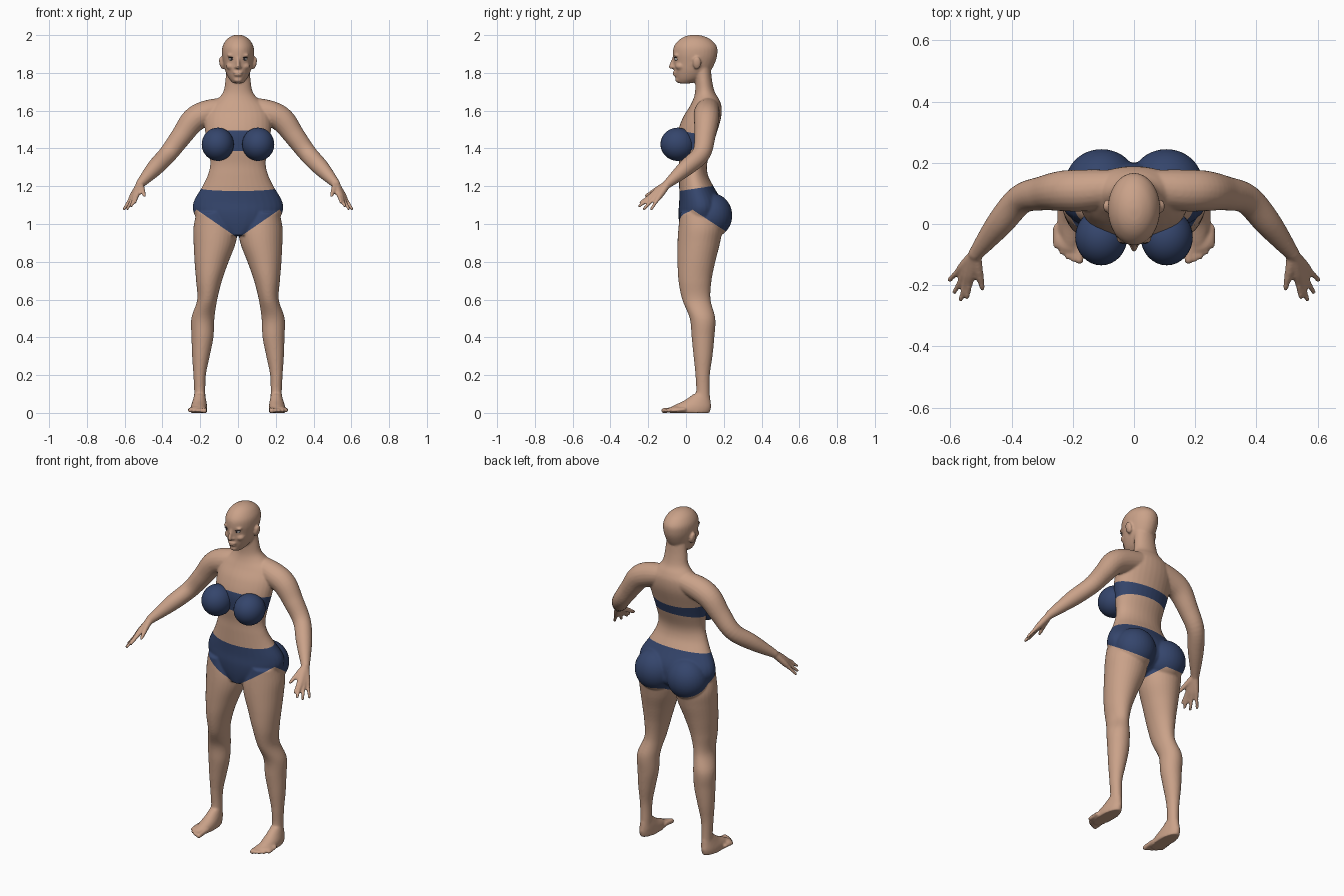
import bpy
import bmesh
import math
from mathutils import Vector, Matrix

if "Cube" in bpy.data.objects:
    bpy.data.objects.remove(bpy.data.objects["Cube"])


def material(name, colour):
    mat = bpy.data.materials.new(name)
    mat.use_nodes = True
    mat.diffuse_color = (*colour, 1)
    mat.node_tree.nodes["Principled BSDF"].inputs["Base Color"].default_value = (*colour, 1)
    return mat


skin = material("warm skin", (0.59, 0.36, 0.25))
navy = material("navy fabric", (0.035, 0.06, 0.15))
white = material("eye white", (0.6, 0.58, 0.56))
dark = material("dark lash", (0.03, 0.025, 0.03))


def interpolate(rows, steps=6):
    """Run a smooth curve through rows of any number of values."""
    rows = [Vector(r) for r in rows]
    result = []
    last = len(rows) - 1
    for i in range(last):
        a, b, c, d = rows[max(i - 1, 0)], rows[i], rows[i + 1], rows[min(i + 2, last)]
        for s in range(steps):
            t = s / steps
            result.append(0.5 * (2 * b + (c - a) * t + (2 * a - 5 * b + 4 * c - d) * t * t
                                 + (3 * b - a - 3 * c + d) * t ** 3))
    return result + [rows[last]]


def bridge(bm, rings):
    """Join rings of points into a closed solid."""
    rings = [[bm.verts.new(p) for p in ring] for ring in rings]
    count = len(rings[0])
    for low, high in zip(rings, rings[1:]):
        for i in range(count):
            j = (i + 1) % count
            bm.faces.new((low[i], low[j], high[j], high[i]))
    bm.faces.new(rings[0][::-1])
    bm.faces.new(rings[-1])


def circle(count=32):
    angles = [2 * math.pi * i / count for i in range(count)]
    return [(math.cos(a), math.sin(a)) for a in angles]


def level_loft(bm, rows):
    """Loft through level ellipses given as height, x range and y range."""
    rings = []
    for z, xa, xb, ya, yb in interpolate(rows):
        rings.append([((xa + xb) / 2 + (xb - xa) / 2 * c, (ya + yb) / 2 + (yb - ya) / 2 * s, z)
                      for c, s in circle()])
    bridge(bm, rings)


def ball(bm, centre, radii, tilt=0):
    matrix = Matrix.Translation(centre) @ Matrix.Rotation(tilt, 4, "Y") @ Matrix.Diagonal((*radii, 1))
    bmesh.ops.create_uvsphere(bm, u_segments=32, v_segments=20, radius=1, matrix=matrix)


def tube(bm, rows):
    """Round-ended limb through points, each with its own radius."""
    rows = interpolate(rows)
    rings = []
    for i, row in enumerate(rows):
        before, after = rows[max(i - 1, 0)], rows[min(i + 1, len(rows) - 1)]
        turn = (after.xyz - before.xyz).to_track_quat("Z", "Y")
        rings.append([row.xyz + turn @ Vector((c * row[3], s * row[3], 0)) for c, s in circle(20)])
    bridge(bm, rings)
    for row in (rows[0], rows[-1]):
        ball(bm, row.xyz, [row[3]] * 3)


def add_object(name, bm, *mats):
    mesh = bpy.data.meshes.new(name)
    bm.to_mesh(mesh)
    bm.free()
    for mat in mats:
        mesh.materials.append(mat)
    mesh.polygons.foreach_set("use_smooth", [True] * len(mesh.polygons))
    obj = bpy.data.objects.new(name, mesh)
    bpy.context.collection.objects.link(obj)
    return obj


body = bmesh.new()

# Leg and foot
level_loft(body, [
    (1.06, .05, .22, -.03, .16), (.98, .005, .236, -.04, .19), (.9, .012, .235, -.045, .18),
    (.8, .05, .23, -.045, .155), (.7, .085, .222, -.04, .135), (.6, .11, .216, -.02, .13),
    (.5, .125, .247, .02, .155), (.4, .13, .246, .03, .15), (.3, .15, .243, .04, .14),
    (.2, .17, .236, .05, .126), (.1, .173, .232, .052, .125), (.04, .17, .24, .02, .13)])
level_loft(body, [
    (.1, .175, .23, .04, .125), (.065, .168, .24, -.01, .13),
    (.03, .163, .25, -.08, .133), (0, .163, .25, -.085, .125)])
ball(body, (.212, -.05, .018), (.05, .045, .018))
for i in range(5):
    tip = Vector((.178 + .019 * i, -.118 + .003 * i * i, .012))
    size = .014 if i == 0 else .0105
    tube(body, [(tip.x, tip.y + .06, .018, size), (*tip, size)])

# Seat
ball(body, (.106, .135, 1.045), (.118, .11, .118))

# Arm
wrist = Vector((.517, -.097, 1.213))
tube(body, [
    (.05, .12, 1.615, .058), (.16, .11, 1.588, .068), (.235, .108, 1.55, .066), (.3, .1, 1.465, .056),
    (.37, .08, 1.372, .049), (.44, 0, 1.297, .044), (*wrist, .024)])

# Hand
for tip in [(.545, -.238, 1.115), (.566, -.246, 1.095), (.586, -.222, 1.08), (.603, -.183, 1.08)]:
    tip = Vector(tip)
    tube(body, [(*wrist, .02), (*wrist.lerp(tip, .45), .0165), (*wrist.lerp(tip, .7), .0105), (*tip, .0085)])
tube(body, [(*wrist, .018), (.508, -.15, 1.185, .015), (.495, -.21, 1.15, .009)])

# Ear, brow and cheek
ball(body, (.087, .058, 1.852), (.012, .022, .034), .2)
ball(body, (.034, -.052, 1.893), (.026, .012, .007))
ball(body, (.035, -.03, 1.835), (.028, .026, .02))

# Copy the limbs to the other side
copy = bmesh.ops.duplicate(body, geom=body.verts[:] + body.edges[:] + body.faces[:])["geom"]
bmesh.ops.scale(body, vec=(-1, 1, 1), verts=[g for g in copy if isinstance(g, bmesh.types.BMVert)])
bmesh.ops.reverse_faces(body, faces=[g for g in copy if isinstance(g, bmesh.types.BMFace)])

# Torso and neck
torso = [
    (.94, .06, -.025, .1), (1, .19, -.036, .19), (1.06, .235, -.04, .2), (1.12, .234, -.036, .19),
    (1.2, .188, -.036, .145), (1.26, .16, -.036, .116), (1.32, .147, -.036, .112), (1.4, .158, -.045, .136),
    (1.48, .173, -.045, .162), (1.56, .176, -.018, .185), (1.62, .155, .018, .188), (1.66, .11, .038, .175),
    (1.7, .078, .048, .152), (1.76, .067, .048, .138), (1.84, .06, .04, .13)]
level_loft(body, [(z, -x, x, ya, yb) for z, x, ya, yb in torso])

# Head
head = [
    (1.745, .026, -.04, .03), (1.77, .048, -.053, .085), (1.81, .067, -.062, .13), (1.86, .079, -.066, .156),
    (1.9, .085, -.07, .166), (1.94, .082, -.064, .163), (1.975, .062, -.036, .133), (1.995, .034, 0, .092),
    (2.002, .008, .04, .056)]
level_loft(body, [(z, -x, x, ya, yb) for z, x, ya, yb in head])

# Nose, lips and chin
tube(body, [(0, -.064, 1.885, .007), (0, -.074, 1.855, .009), (0, -.079, 1.833, .012)])
ball(body, (0, -.066, 1.83), (.019, .012, .009))
ball(body, (0, -.058, 1.802), (.026, .014, .0065))
ball(body, (0, -.056, 1.789), (.022, .015, .007))
ball(body, (0, -.04, 1.763), (.024, .018, .014))

# Fuse all parts into one smooth skin
draft = add_object("body_draft", body)
fuse = draft.modifiers.new("fuse", "REMESH")
fuse.mode = "VOXEL"
fuse.voxel_size = .006
relax = draft.modifiers.new("relax", "SMOOTH")
relax.factor = .5
relax.iterations = 5
graph = bpy.context.evaluated_depsgraph_get()
fused = bpy.data.meshes.new_from_object(draft.evaluated_get(graph))
bpy.data.objects.remove(draft)
body = bmesh.new()
body.from_mesh(fused)
bpy.data.meshes.remove(fused)

# Cut the garment edges into the skin
cuts = {
    "waist": ((0, 0, 1.18), (0, -.15, 1)),
    "left_leg": ((0, 0, .925), (-.69, 0, 1)),
    "right_leg": ((0, 0, .925), (.69, 0, 1)),
    "seat": ((0, .02, 1.085), (0, .65, 1)),
    "band_top": ((0, 0, 1.488), (0, .18, 1)),
    "band_bottom": ((0, 0, 1.39), (0, -.1, 1)),
}
cuts = {key: (Vector(co), Vector(no)) for key, (co, no) in cuts.items()}
for co, no in cuts.values():
    bmesh.ops.bisect_plane(body, geom=body.verts[:] + body.edges[:] + body.faces[:],
                           dist=.0001, plane_co=co, plane_no=no)
for face in body.faces:
    middle = face.calc_center_median()
    above = {key: (middle - co).dot(no) > 0 for key, (co, no) in cuts.items()}
    briefs = not above["waist"] and (above["seat"] or above["left_leg"] and above["right_leg"])
    band = above["band_bottom"] and not above["band_top"] and abs(middle.x) < .19
    face.material_index = int(band or briefs and abs(middle.x) < .3)
add_object("body", body, skin, navy)

# Top cups and eyes
for side, x in (("left", 1), ("right", -1)):
    bm = bmesh.new()
    ball(bm, (.107 * x, -.043, 1.422), (.085, .092, .088))
    add_object(side + "_cup", bm, navy)
    for part, place, radii, mat in [
            ("eye", (.034, -.049, 1.873), (.014, .013, .008), white),
            ("iris", (.034, -.058, 1.873), (.006, .005, .006), dark),
            ("lashes", (.034, -.053, 1.881), (.017, .012, .0025), dark)]:
        bm = bmesh.new()
        ball(bm, (place[0] * x, *place[1:]), radii)
        add_object(side + "_" + part, bm, mat)
